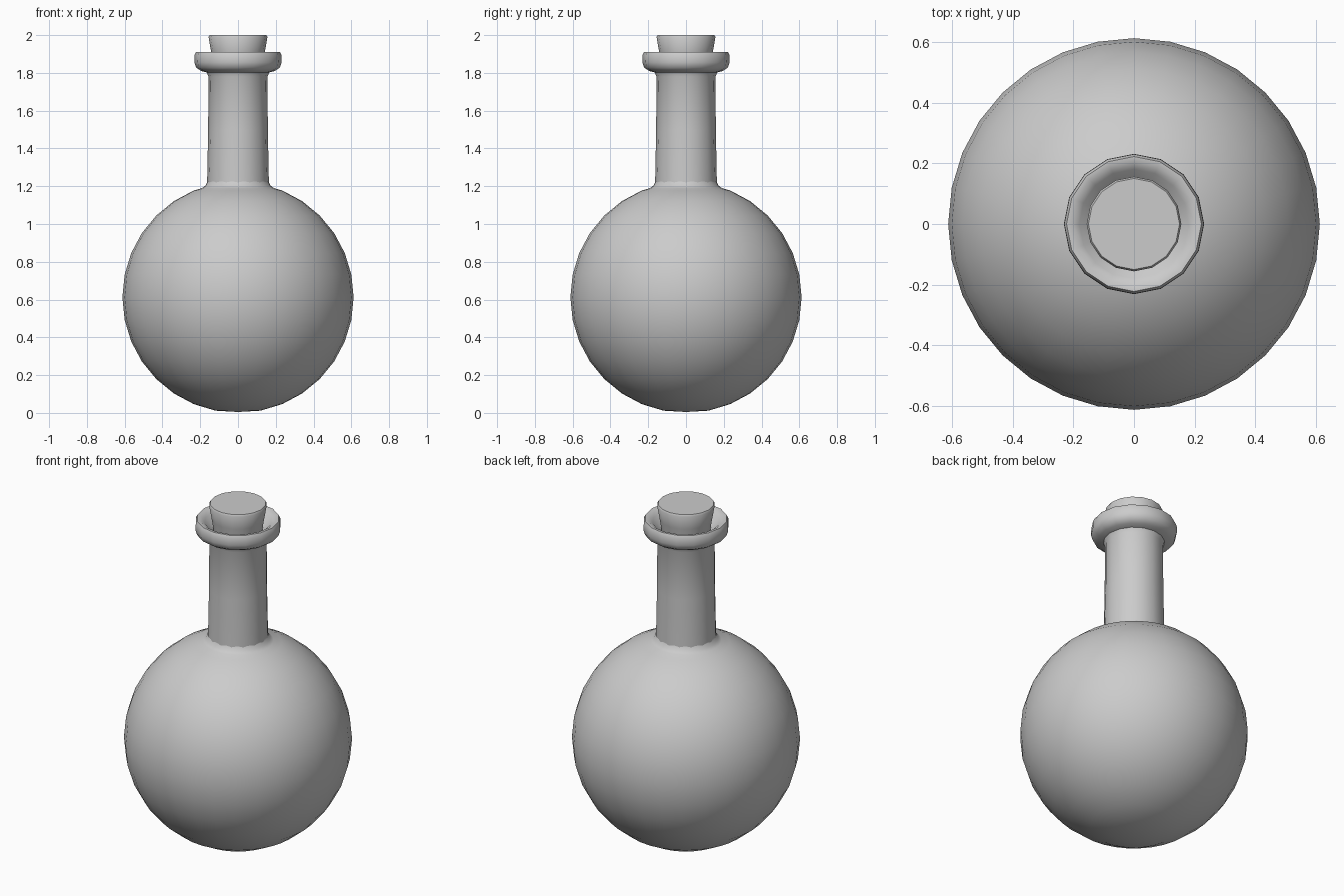
import bpy, bmesh, math

if "Cube" in bpy.data.objects:
    bpy.data.objects.remove(bpy.data.objects["Cube"])


def lathe(name, profile, sides):
    """Spin an (r, z) profile, listed bottom to top, around the z axis."""
    bm = bmesh.new()
    rings = []
    for r, z in profile:
        if r == 0:
            rings.append([bm.verts.new((0, 0, z))] * sides)
        else:
            rings.append([bm.verts.new((r * math.cos(math.tau * i / sides),
                                        r * math.sin(math.tau * i / sides), z))
                          for i in range(sides)])
    for a, b in zip(rings, rings[1:]):
        for i in range(sides):
            j = (i + 1) % sides
            bm.faces.new(list(dict.fromkeys((a[i], a[j], b[j], b[i]))))
    mesh = bpy.data.meshes.new(name)
    bm.to_mesh(mesh)
    bm.free()
    obj = bpy.data.objects.new(name, mesh)
    bpy.context.collection.objects.link(obj)
    bpy.ops.object.select_all(action='DESELECT')
    obj.select_set(True)
    bpy.context.view_layer.objects.active = obj
    bpy.ops.object.shade_smooth_by_angle(angle=math.radians(50))
    return obj


# Round body: sphere rows, then a small shoulder fillet into the neck
R = 0.612
body = [(0, 0.005)]
body += [(R * math.sin(math.pi * k / 16), R - R * math.cos(math.pi * k / 16))
         for k in range(1, 15)]
body += [(0.19, 1.19), (0.172, 1.203), (0.161, 1.225)]
lathe("flask_body", body, 32)

# Neck flowing into the rounded lip and the recessed mouth
lathe("neck_and_lip", [
    (0.164, 1.20), (0.163, 1.24), (0.158, 1.50), (0.156, 1.78),
    (0.165, 1.802), (0.195, 1.81), (0.222, 1.828), (0.231, 1.855),
    (0.230, 1.895), (0.222, 1.91), (0.205, 1.909), (0.180, 1.892),
    (0.155, 1.865), (0.135, 1.85)], 16)

# Tapered cork
lathe("cork", [(0, 1.78), (0.122, 1.78), (0.142, 1.91),
               (0.156, 1.99), (0.150, 2.0), (0, 2.0)], 16)
